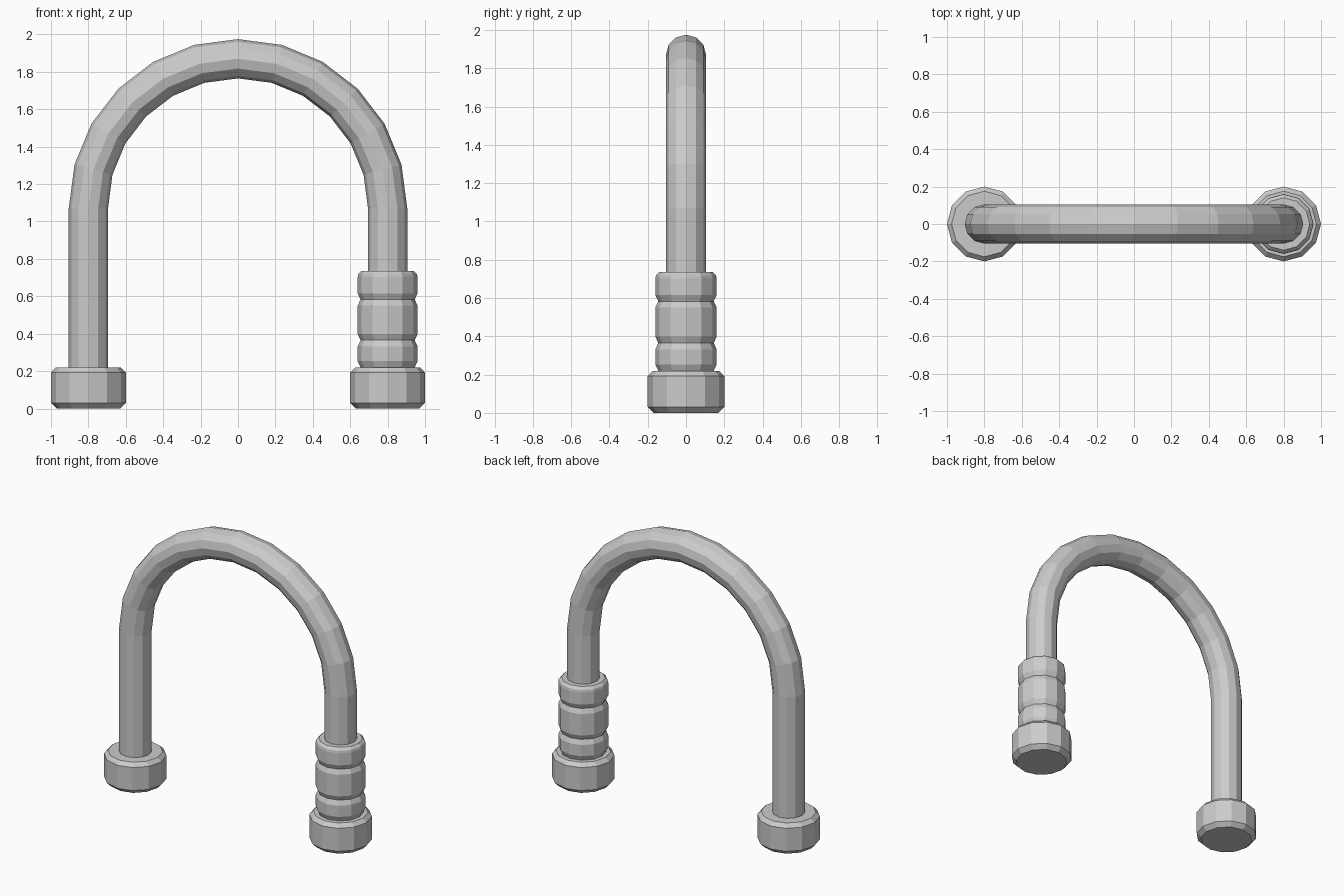
import bpy
import bmesh
from math import sin, cos, pi
from mathutils import Vector

SIDES = 12
LEG_X = 0.8       # distance of each leg from the middle
SPRING_Z = 1.07   # height where the arch begins
PIPE_R = 0.105

cube = bpy.data.objects.get("Cube")
if cube:
    bpy.data.objects.remove(cube, do_unlink=True)

grey = bpy.data.materials.new("plain grey")
grey.use_nodes = True
colour = (0.6, 0.6, 0.6, 1)
grey.diffuse_color = colour
grey.node_tree.nodes["Principled BSDF"].inputs["Base Color"].default_value = colour


def loft(name, rings):
    """Skin a capped tube through rings of (centre, radius, tilt about y)."""
    bm = bmesh.new()
    loops = []
    for centre, radius, tilt in rings:
        side = Vector((cos(tilt), 0, sin(tilt)))
        loop = []
        for i in range(SIDES):
            a = 2 * pi * i / SIDES
            offset = side * cos(a) + Vector((0, sin(a), 0))
            loop.append(bm.verts.new(Vector(centre) + offset * radius))
        loops.append(loop)
    for low, high in zip(loops, loops[1:]):
        for i in range(SIDES):
            j = (i + 1) % SIDES
            bm.faces.new((low[i], low[j], high[j], high[i]))
    bm.faces.new(loops[0])
    bm.faces.new(loops[-1])
    bmesh.ops.recalc_face_normals(bm, faces=bm.faces)
    mesh = bpy.data.meshes.new(name)
    bm.to_mesh(mesh)
    bm.free()
    mesh.materials.append(grey)
    obj = bpy.data.objects.new(name, mesh)
    bpy.context.collection.objects.link(obj)
    return obj


def turned(name, x, profile):
    """Turned part on a vertical axis from (radius, height) pairs."""
    return loft(name, [((x, 0, z), r, 0) for r, z in profile])


# Arched pipe: straight leg, half circle, straight leg
arch = []
for step in range(13):
    a = pi * step / 12
    centre = (LEG_X * cos(a), 0, SPRING_Z + LEG_X * sin(a))
    arch.append((centre, PIPE_R, a))
right_foot = ((LEG_X, 0, 0.2), PIPE_R, 0)
left_foot = ((-LEG_X, 0, 0.2), PIPE_R, pi)
loft("arched_pipe", [right_foot] + arch + [left_foot])

# Bevelled feet
foot = [(0.17, 0), (0.2, 0.03), (0.2, 0.192), (0.175, 0.218)]
turned("left_base", LEG_X, foot)
turned("right_base", -LEG_X, foot)

# Three bulging grip rings on the left leg
grip = [(0.145, 0.21)]
for bottom, top in ((0.22, 0.365), (0.365, 0.583), (0.583, 0.735)):
    grip += [(0.145, bottom), (0.16, bottom + 0.033),
             (0.16, top - 0.033)]
grip += [(0.157, 0.718), (0.14, 0.735)]
turned("grip_rings", LEG_X, grip)
